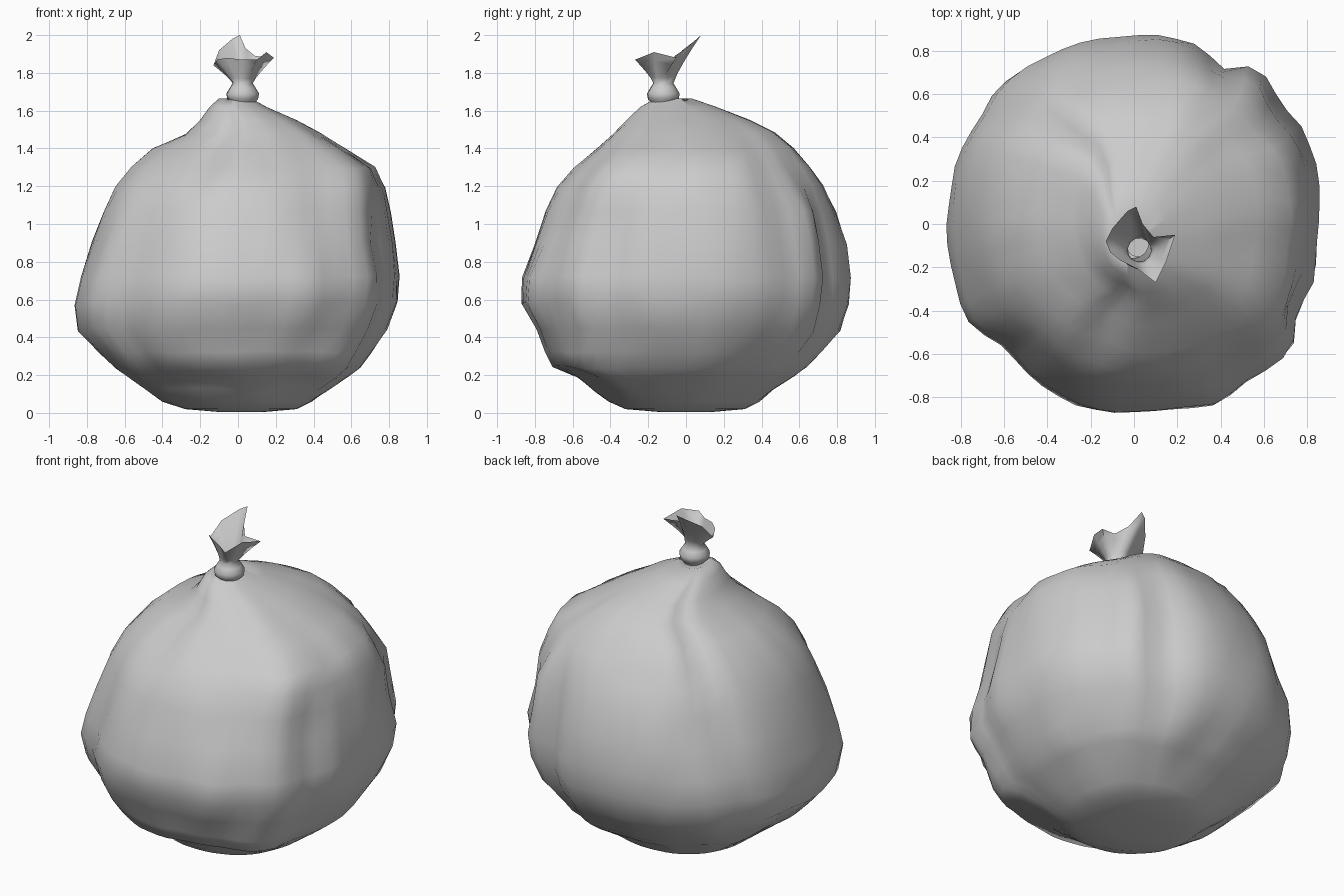
import bpy, bmesh, math
from mathutils import Vector, noise

default = bpy.data.objects.get("Cube")
if default:
    bpy.data.objects.remove(default, do_unlink=True)

# One plain grey plastic
plastic = bpy.data.materials.new("grey plastic")
plastic.use_nodes = True
grey = (0.6, 0.6, 0.6, 1)
plastic.diffuse_color = grey
plastic.node_tree.nodes["Principled BSDF"].inputs["Base Color"].default_value = grey


def loft(name, rings, cap_start, angle):
    """Skin a list of equal closed rings with smooth faces."""
    bm = bmesh.new()
    loops = [[bm.verts.new(p) for p in ring] for ring in rings]
    count = len(loops[0])
    for low, high in zip(loops, loops[1:]):
        for i in range(count):
            j = (i + 1) % count
            bm.faces.new((low[i], low[j], high[j], high[i]))
    if cap_start:
        bm.faces.new(loops[0][::-1])
    mesh = bpy.data.meshes.new(name)
    bm.to_mesh(mesh)
    bm.free()
    mesh.materials.append(plastic)
    obj = bpy.data.objects.new(name, mesh)
    bpy.context.collection.objects.link(obj)
    bpy.ops.object.select_all(action="DESELECT")
    obj.select_set(True)
    bpy.context.view_layer.objects.active = obj
    bpy.ops.object.shade_smooth_by_angle(angle=math.radians(angle))
    return obj


# Sack levels: height, then right, left, front and back extents
levels = [
    (0.005, -.10, .14, -.14, .14), (0.02, -.28, .31, -.32, .31),
    (0.06, -.40, .39, -.41, .39), (0.12, -.48, .48, -.48, .46),
    (0.19, -.57, .59, -.57, .57), (0.24, -.64, .65, -.70, .64),
    (0.32, -.73, .71, -.74, .71), (0.44, -.84, .79, -.79, .81),
    (0.58, -.855, .85, -.87, .86), (0.72, -.83, .86, -.865, .87),
    (0.90, -.77, .82, -.81, .84), (1.07, -.70, .80, -.75, .79),
    (1.20, -.64, .77, -.68, .72), (1.30, -.56, .72, -.58, .65),
    (1.40, -.45, .57, -.46, .57), (1.48, -.28, .43, -.38, .47),
    (1.55, -.20, .31, -.31, .34), (1.62, -.15, .15, -.24, .16),
    (1.665, -.10, .07, -.16, .03), (1.64, -.03, .07, -.15, -.05),
]

# Folds: angle, angular width, depth, middle height, vertical reach
folds = [
    (61, 6, -.08, .8, .5), (50, 7, .03, .8, .5), (38, 5, -.03, .8, .5),
    (45, 14, -.05, 1.35, .2), (-28, 6, -.04, .7, .4), (-39, 8, .04, .6, .5),
    (-40, 14, .09, 1.35, .22), (-45, 12, .08, .27, .13), (-65, 8, .04, .6, .3),
    (45, 14, .04, .15, .12), (-135, 10, -.10, .6, .45), (-120, 9, -.03, .7, .4),
    (144, 6, -.03, .8, .5), (139, 6, -.10, 1.42, .2), (124, 8, .05, 1.42, .2),
    (-112, 8, -.08, 1.42, .2), (-95, 8, .03, 1.4, .25),
    (-60, 10, -.04, 1.2, .3), (-150, 8, .02, .3, .2),
]

SIDES = 60


def sack_point(level, i):
    z, x0, x1, y0, y1 = level
    a = math.tau * i / SIDES
    c, s = math.cos(a), math.sin(a)
    # Slightly squared ellipse
    r = (abs(c) ** 2.2 + abs(s) ** 2.2) ** (-1 / 2.2)
    for angle, width, depth, mid, reach in folds:
        d = (math.degrees(a) - angle + 180) % 360 - 180
        r += depth * math.exp(-(d / width) ** 2 - ((z - mid) / reach) ** 2)
    # Uneven crumples, fading toward the tie
    fade = min(1, (x1 - x0) / 1.2)
    r += .02 * fade * noise.noise(Vector((c * 2.5, s * 2.5, z * 2 + 4)))
    r += .02 * fade * noise.noise(Vector((c * 5, s * 5, z * 5)))
    x = (x0 + x1) / 2 + (x1 - x0) / 2 * r * c
    y = (y0 + y1) / 2 + (y1 - y0) / 2 * r * s
    lump = .02 * noise.noise(Vector((x * 4, y * 4, z * 3))) if 0.1 < z < 1.5 else 0
    return Vector((x, y, z + lump))


loft("sack", [[sack_point(lv, i) for i in range(SIDES)] for lv in levels], True, 80)

# Gathered neck: torn rim points, joined down to a round tied knot
rim = [Vector(p) for p in (
    (-.13, -.08, 1.84), (-.11, -.13, 1.87), (-.06, -.17, 1.88), (.02, -.21, 1.87),
    (.10, -.27, 1.87), (.15, -.17, 1.91), (.19, -.05, 1.88), (.09, -.06, 1.89),
    (.04, 0, 1.93), (.01, .08, 2), (-.03, .06, 1.98), (-.10, -.02, 1.92))]


def circle(z, radius, x=.025, y=-.12):
    ring = []
    for i in range(len(rim)):
        a = math.pi * .95 + math.tau * i / len(rim)
        ring.append(Vector((x + radius * math.cos(a), y + radius * math.sin(a), z)))
    return ring


def flare_point(start, end, t):
    p = start.lerp(end, t ** 1.2)
    p.z = start.z + (end.z - start.z) * t
    return p


knot = [circle(z, r) for z, r in
        ((1.62, .06), (1.645, .065), (1.66, .082), (1.69, .088), (1.72, .07), (1.745, .054))]
throat = knot[-1]
flare = [[flare_point(p, q, t) for p, q in zip(throat, rim)] for t in (.2, .45, .72, 1)]
loft("tied_neck", knot + flare, False, 100)
